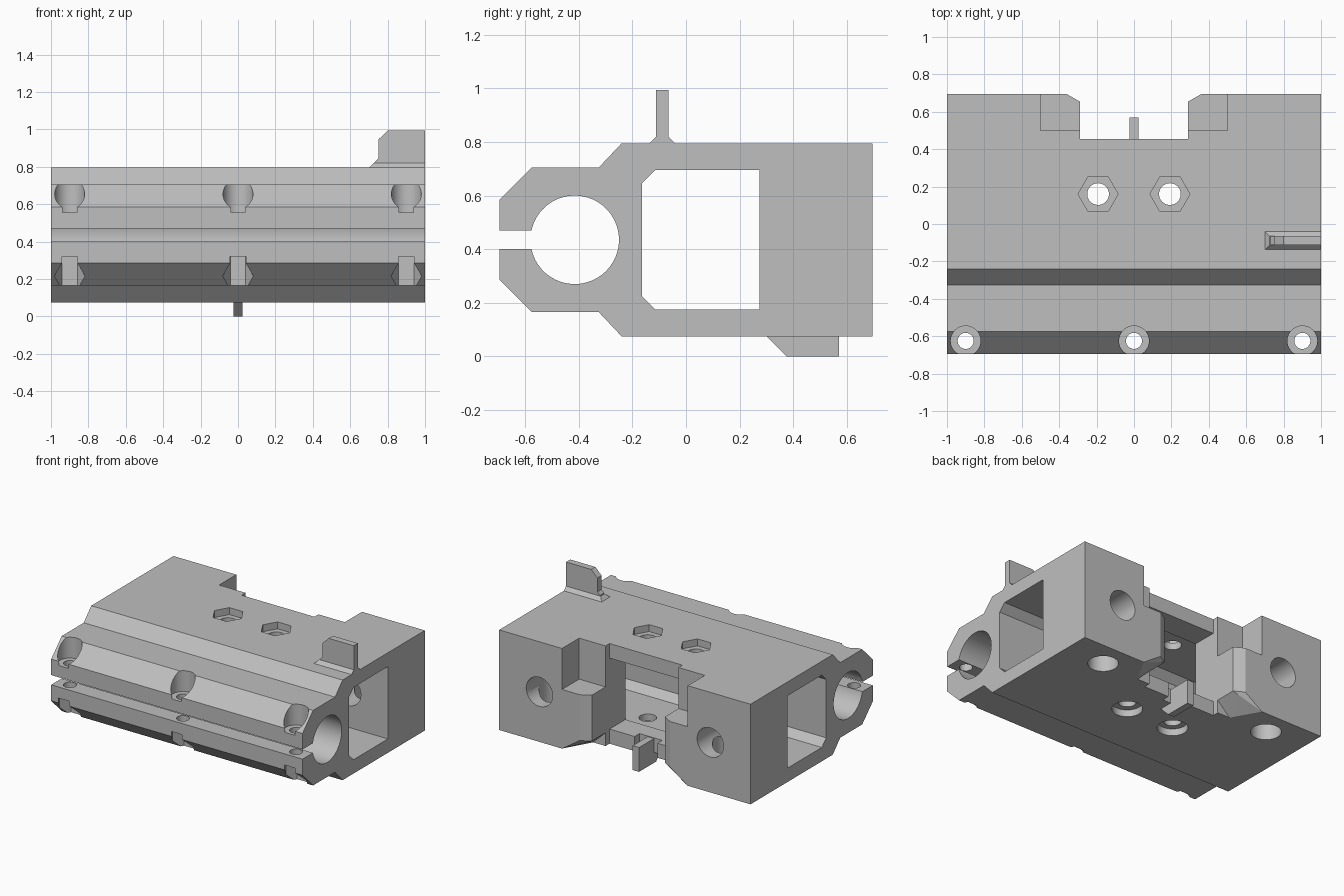
import bpy, bmesh
from math import sin, cos, pi, asin
from mathutils import Vector

start = bpy.data.objects.get("Cube")
if start:
    bpy.data.objects.remove(start)

grey = bpy.data.materials.new("plain_grey")
grey.use_nodes = True
grey.diffuse_color = (0.52, 0.52, 0.52, 1)
grey.node_tree.nodes["Principled BSDF"].inputs["Base Color"].default_value = grey.diffuse_color


def finish(name, bm):
    bmesh.ops.recalc_face_normals(bm, faces=bm.faces)
    mesh = bpy.data.meshes.new(name)
    bm.to_mesh(mesh)
    bm.free()
    mesh.materials.append(grey)
    obj = bpy.data.objects.new(name, mesh)
    bpy.context.scene.collection.objects.link(obj)
    return obj


def prism(name, points, axis, low, high):
    """Extrude a 2D outline along an axis; the outline uses the other two axes in order."""
    place = {"X": lambda a, b, t: (t, a, b),
             "Y": lambda a, b, t: (a, t, b),
             "Z": lambda a, b, t: (a, b, t)}[axis]
    bm = bmesh.new()
    face = bm.faces.new([bm.verts.new(place(a, b, low)) for a, b in points])
    out = bmesh.ops.extrude_face_region(bm, geom=[face])
    moved = [v for v in out["geom"] if isinstance(v, bmesh.types.BMVert)]
    bmesh.ops.translate(bm, verts=moved, vec=Vector(place(0, 0, high - low)))
    return finish(name, bm)


def hull(name, points):
    bm = bmesh.new()
    for p in points:
        bm.verts.new(p)
    bmesh.ops.convex_hull(bm, input=bm.verts)
    bmesh.ops.dissolve_limit(bm, angle_limit=0.01, verts=bm.verts, edges=bm.edges)
    return finish(name, bm)


def ring(x, y, radius, sides=48):
    return [(x + radius * cos(2 * pi * i / sides), y + radius * sin(2 * pi * i / sides))
            for i in range(sides)]


def rect(x0, x1, y0, y1):
    return [(x0, y0), (x1, y0), (x1, y1), (x0, y1)]


# Main body: outline with a split round clamp at the front
MID, BORE = 0.435, 0.165
gap = pi - asin(0.035 / BORE)
arc = [(-0.415 + BORE * cos(gap * (1 - i / 32)), MID + BORE * sin(gap * (1 - i / 32)))
       for i in range(65)]
upper = [(0.695, 0.795), (-0.24, 0.795), (-0.325, 0.705), (-0.575, 0.705),
         (-0.695, 0.585), (-0.695, 0.47)]
lower = [(y, 2 * MID - z) for y, z in reversed(upper)]
body = prism("carriage_body", upper + arc + lower, "X", -1, 1)

cutters = []


def cut(points, axis, low, high):
    cutters.append(prism("cutter", points, axis, low, high))


# Rectangular tunnel with chamfered front corners
cut([(-0.165, 0.225), (-0.115, 0.175), (0.275, 0.175), (0.275, 0.695),
     (-0.115, 0.695), (-0.165, 0.645)], "X", -1.1, 1.1)
# Stepped notch in the back and its opening into the tunnel
cut([(-0.29, 0.455), (0.29, 0.455), (0.29, 0.5), (0.5, 0.5), (0.5, 0.8),
     (-0.5, 0.8), (-0.5, 0.5), (-0.29, 0.5)], "Z", -0.1, 1)
cut(rect(-0.29, 0.29, 0.2, 0.47), "Z", 0.18, 0.69)
# Relief around the lower fin
cut(rect(-0.09, 0.09, 0.4, 0.47), "Z", 0, 0.3)

# Clamp screws: shaft, round head recess and hexagonal nut pocket
for x in (-0.9, 0, 0.9):
    cut(ring(x, -0.625, 0.043), "Z", 0, 1)
    cut(ring(x, -0.625, 0.08), "Z", 0.555, 1)
    cut(ring(x, -0.625, 0.082, 6), "Z", 0, 0.32)

for side in (-1, 1):
    # Middle screws through both plates
    cut(ring(side * 0.192, 0.16, 0.058), "Z", 0, 1)
    cut(ring(side * 0.192, 0.16, 0.107, 6), "Z", 0.745, 1)
    cut(ring(side * 0.192, 0.16, 0.1), "Z", 0, 0.125)
    # Large bores from the back and from underneath
    cut(ring(side * 0.68, MID, 0.105), "Y", 0.2, 0.8)
    cut(ring(side * 0.69, 0.51, 0.1), "Z", 0, MID)

for cutter in cutters:
    cutter.hide_render = True
    mod = body.modifiers.new("cut", "BOOLEAN")
    mod.operation = "DIFFERENCE"
    mod.solver = "EXACT"
    mod.object = cutter
graph = bpy.context.evaluated_depsgraph_get()
cut_mesh = bpy.data.meshes.new_from_object(body.evaluated_get(graph))
body.modifiers.clear()
body.data = cut_mesh
for cutter in cutters:
    bpy.data.objects.remove(cutter)

# Low ledges beside the notch, tapered at the inner bottom corner
for side, label in ((1, "left"), (-1, "right")):
    outline = [(0.5, 0.5), (0.29, 0.5), (0.29, 0.655), (0.36, 0.695), (0.5, 0.695)]
    points = [(side * x, y, z) for z in (0.17, 0.5) for x, y in outline]
    points += [(side * x, y, 0.075) for x, y in ((0.5, 0.5), (0.39, 0.5), (0.5, 0.695))]
    hull("back_ledge_" + label, points)

# Upper fin with a flared foot
prism("upper_fin", [(0.73, 0.79), (0.73, 0.825), (0.75, 0.845), (0.75, 0.945),
                    (0.8, 0.993), (1, 0.993), (1, 0.79)], "Y", -0.112, -0.065)
hull("upper_fin_foot", [(x, y, 0.795) for x in (0.7, 1) for y in (-0.137, -0.04)]
     + [(x, y, 0.82) for x in (0.725, 1) for y in (-0.112, -0.065)])

# Lower fin
prism("lower_fin", [(0.3, 0.075), (0.375, 0), (0.57, 0), (0.57, 0.175), (0.3, 0.175)],
      "X", -0.025, 0.025)

# Smooth the bores and keep the edges crisp
bpy.ops.object.select_all(action="DESELECT")
for obj in bpy.context.scene.objects:
    if obj.type == "MESH" and grey.name in obj.data.materials:
        obj.select_set(True)
bpy.context.view_layer.objects.active = body
bpy.ops.object.shade_smooth_by_angle(angle=0.5)
